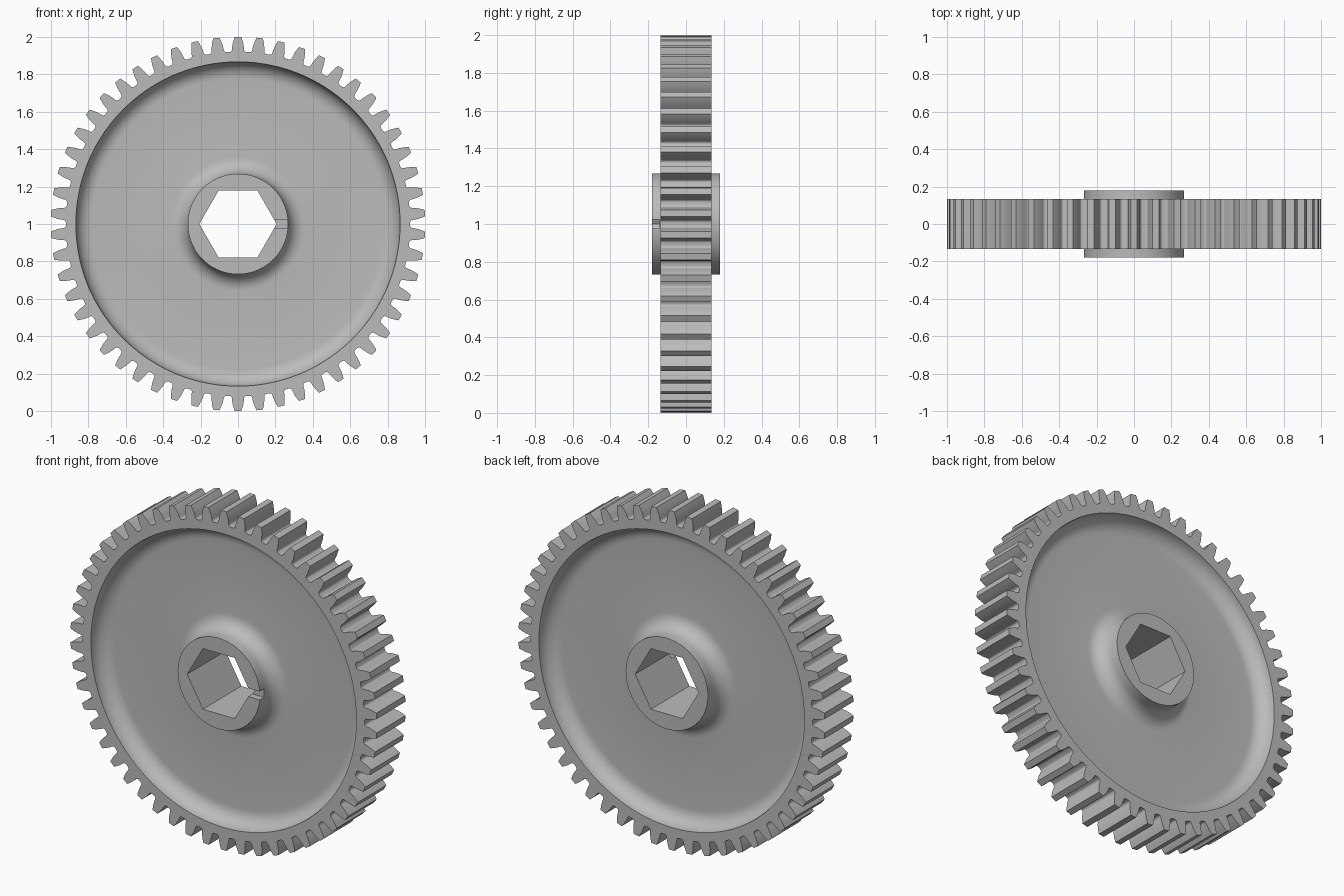
import bpy, bmesh
from math import pi, sin, cos, tan, acos, sqrt, radians
from mathutils import Vector

cube = bpy.data.objects.get("Cube")
if cube:
    bpy.data.objects.remove(cube, do_unlink=True)

# Main dimensions
TEETH = 54
TIP = 1.0
PITCH = TIP * TEETH / (TEETH + 2)
MODULE = 2 * PITCH / TEETH
ROOT = PITCH - 1.25 * MODULE
PRESSURE = radians(14.5)
BASE = PITCH * cos(PRESSURE)
RIM_R, HUB_R, HEX_APOTHEM = 0.866, 0.268, 0.179
RIM_Y, HUB_Y, FILLET = 0.134, 0.179, 0.089
WEB_Y = RIM_Y - FILLET


def involute(a):
    return tan(a) - a


def half_angle(r):
    """Half the angular thickness of a tooth at radius r."""
    return pi / (2 * TEETH) + involute(PRESSURE) - involute(acos(min(1, BASE / r)))


# One flank from root fillet to tip, as (angle from tooth centre, radius)
flank = []
root_r = BASE - ROOT
for k in range(4):
    t = k / 4 * pi / 2
    flank.append((half_angle(BASE) + root_r / BASE * (1 - sin(t)), BASE - root_r * cos(t)))
for k in range(5):
    r = BASE + (TIP - BASE) * k / 4
    flank.append((half_angle(r), r))

# Full toothed outline, as (angle, radius)
outline = []
for i in range(TEETH):
    centre = (i + 0.5) * 2 * pi / TEETH
    outline.append((i * 2 * pi / TEETH, ROOT))
    outline += [(centre - a, r) for a, r in flank]
    outline += [(centre + a, r) for a, r in reversed(flank)]


def hex_radius(angle):
    return HEX_APOTHEM / cos(angle % (pi / 3) - pi / 6)


# Half cross-section from bore to teeth, as (radius, depth)
STEPS = 8
arc = [k / STEPS * pi / 2 for k in range(STEPS + 1)]
section = [("hex", HUB_Y), (HUB_R, HUB_Y)]
section += [(HUB_R + FILLET * (1 - cos(t)), RIM_Y - FILLET * sin(t)) for t in arc]
section += [(RIM_R - FILLET * (1 - sin(t)), WEB_Y + FILLET * (1 - cos(t))) for t in arc]
section += [("teeth", RIM_Y)]
loop = [(r, -y) for r, y in section] + [(r, y) for r, y in reversed(section)]

# Gear body: sweep the closed section around the outline
bm = bmesh.new()
rings = []
for radius, y in loop:
    ring = []
    for angle, tooth_r in outline:
        r = {"hex": hex_radius(angle), "teeth": tooth_r}.get(radius, radius)
        ring.append(bm.verts.new((r * cos(angle), y, TIP + r * sin(angle))))
    rings.append(ring)
count = len(outline)
for j, ring in enumerate(rings):
    following = rings[(j + 1) % len(rings)]
    for i in range(count):
        n = (i + 1) % count
        bm.faces.new((ring[i], ring[n], following[n], following[i]))
bmesh.ops.recalc_face_normals(bm, faces=bm.faces)
mesh = bpy.data.meshes.new("gear_wheel")
bm.to_mesh(mesh)
bm.free()
gear = bpy.data.objects.new("gear_wheel", mesh)
bpy.context.collection.objects.link(gear)

# Grey metal
grey = bpy.data.materials.new("grey_metal")
grey.use_nodes = True
colour = (0.5, 0.5, 0.5, 1)
grey.diffuse_color = colour
grey.node_tree.nodes["Principled BSDF"].inputs["Base Color"].default_value = colour
mesh.materials.append(grey)

# Alignment slot across the front of the hub
bpy.ops.mesh.primitive_cube_add(size=1, location=(0.24, -HUB_Y, TIP))
cutter = bpy.context.object
cutter.name = "slot_cutter"
cutter.scale = (0.18, 0.08, 0.05)
cutter.hide_render = True
cutter.data.materials.append(grey)
bpy.context.view_layer.update()
slot = gear.modifiers.new("slot", "BOOLEAN")
slot.operation = "DIFFERENCE"
slot.solver = "EXACT"
slot.object = cutter

bpy.ops.object.select_all(action="DESELECT")
gear.select_set(True)
bpy.context.view_layer.objects.active = gear
bpy.ops.object.modifier_apply(modifier=slot.name)
bpy.data.objects.remove(cutter, do_unlink=True)
bpy.ops.object.shade_smooth_by_angle(angle=radians(30))
